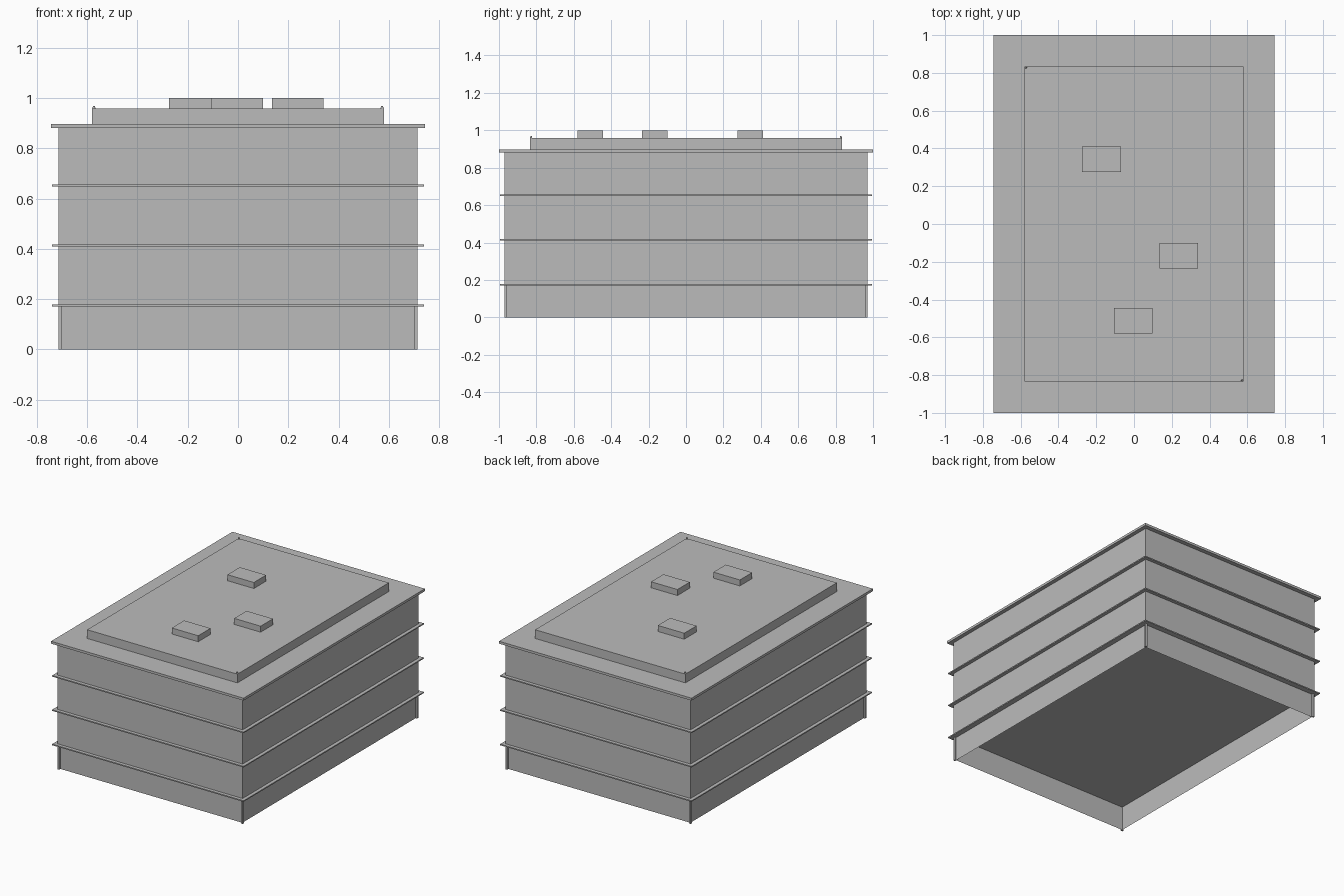
import bpy
import bmesh
from mathutils import Matrix

if "Cube" in bpy.data.objects:
    bpy.data.objects.remove(bpy.data.objects["Cube"], do_unlink=True)

grey = bpy.data.materials.new("plain grey")
grey.use_nodes = True
grey.diffuse_color = (0.5, 0.5, 0.5, 1)
grey.node_tree.nodes["Principled BSDF"].inputs["Base Color"].default_value = (0.5, 0.5, 0.5, 1)


def finish(name, bm):
    mesh = bpy.data.meshes.new(name)
    bm.to_mesh(mesh)
    bm.free()
    mesh.materials.append(grey)
    obj = bpy.data.objects.new(name, mesh)
    bpy.context.collection.objects.link(obj)
    return obj


def box(name, x, y, z0, z1, width, depth, capped=True):
    """Box by centre, height range and size; uncapped leaves only the four walls."""
    bm = bmesh.new()
    place = Matrix.Translation((x, y, (z0 + z1) / 2)) @ Matrix.Diagonal((width, depth, z1 - z0, 1))
    bmesh.ops.create_cube(bm, size=1, matrix=place)
    if not capped:
        ends = [f for f in bm.faces if abs(f.normal.z) > 0.5]
        bmesh.ops.delete(bm, geom=ends, context='FACES_ONLY')
    return finish(name, bm)


# Open ground storey, set back between slim corner posts
box("ground_walls", 0, 0, 0, 0.172, 1.406, 1.912, capped=False)
for side, sx in (("left", 1), ("right", -1)):
    for end, sy in (("front", -1), ("back", 1)):
        box(f"{end}_{side}_post", sx * 0.708, sy * 0.963, 0, 0.172, 0.013, 0.014)

# Upper storeys and the thin ledges between them
box("upper_storeys", 0, 0, 0.172, 0.882, 1.43, 1.94)
for level, z in (("lower", 0.17), ("middle", 0.41), ("upper", 0.649)):
    box(f"{level}_ledge", 0, 0, z, z + 0.008, 1.478, 1.988)

# Roof slab, raised deck and rooftop units
box("roof_slab", 0, 0, 0.88, 0.897, 1.486, 2.0)
box("roof_deck", 0, 0, 0.897, 0.958, 1.16, 1.67)
for name, x, y in (("back_unit", -0.172, 0.343), ("middle_unit", 0.238, -0.168), ("front_unit", -0.003, -0.512)):
    box(name, x, y, 0.957, 1.0, 0.204, 0.136)

# Small round studs on two opposite deck corners
for name, s in (("front_stud", 1), ("back_stud", -1)):
    bm = bmesh.new()
    bmesh.ops.create_cone(bm, cap_ends=True, segments=12, radius1=0.006, radius2=0.004, depth=0.012,
                          matrix=Matrix.Translation((s * 0.573, s * -0.828, 0.963)))
    finish(name, bm)
